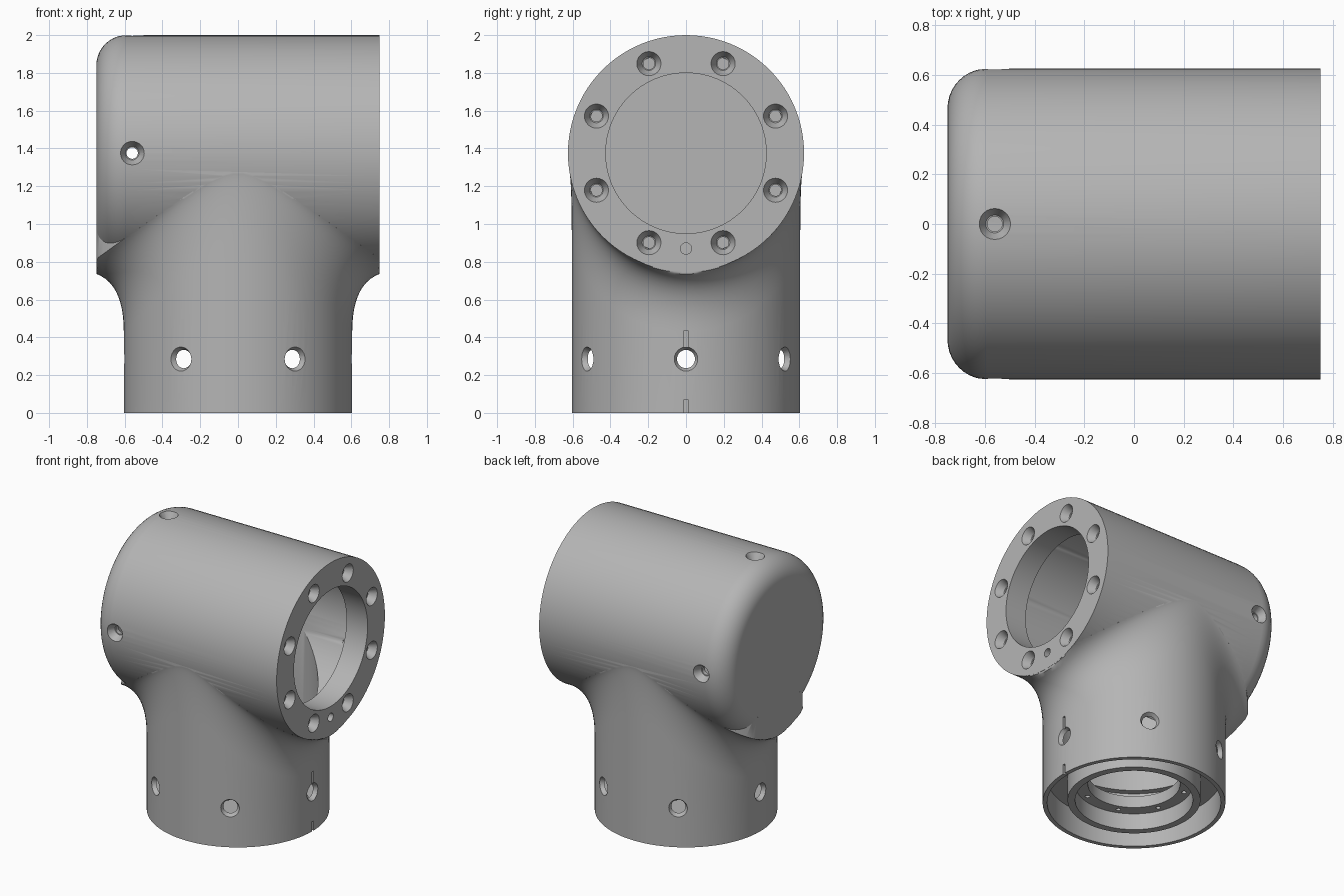
import bpy, bmesh, math
from mathutils import Matrix, Vector

if "Cube" in bpy.data.objects:
    bpy.data.objects.remove(bpy.data.objects["Cube"])

SEG = 96
AXIS_Z = 1.375          # height of the horizontal barrel axis
BARREL_R, NECK_R = 0.625, 0.605
HALF = 0.75

grey = bpy.data.materials.new("satin grey")
grey.use_nodes = True
grey.diffuse_color = (0.46, 0.46, 0.46, 1)
grey.node_tree.nodes["Principled BSDF"].inputs["Base Color"].default_value = (0.46, 0.46, 0.46, 1)


def make_object(name, bm):
    bmesh.ops.recalc_face_normals(bm, faces=bm.faces)
    mesh = bpy.data.meshes.new(name)
    bm.to_mesh(mesh)
    bm.free()
    mesh.materials.append(grey)
    obj = bpy.data.objects.new(name, mesh)
    bpy.context.collection.objects.link(obj)
    return obj


def skin(name, rings, caps=True, loop=False):
    """Bridge equal-length rings of points into a closed solid."""
    bm = bmesh.new()
    rows = [[bm.verts.new(p) for p in ring] for ring in rings]
    pairs = list(zip(rows, rows[1:])) + ([(rows[-1], rows[0])] if loop else [])
    for a, b in pairs:
        for i in range(len(a)):
            j = (i + 1) % len(a)
            bm.faces.new((a[i], a[j], b[j], b[i]))
    if caps and not loop:
        bm.faces.new(rows[0])
        bm.faces.new(rows[-1])
    return make_object(name, bm)


def lathe(name, profile, origin=(0, 0, 0), direction=(0, 0, 1), seg=SEG, loop=False):
    """Turn (radius, height) points around a direction."""
    turn = Vector(direction).to_track_quat('Z', 'Y').to_matrix().to_4x4()
    place = Matrix.Translation(origin) @ turn
    rings = [[place @ Vector((r * math.cos(2 * math.pi * k / seg),
                              r * math.sin(2 * math.pi * k / seg), h))
              for k in range(seg)] for r, h in profile]
    return skin(name, rings, loop=loop)


def combine(target, tool, operation='DIFFERENCE'):
    mod = target.modifiers.new("cut", 'BOOLEAN')
    mod.operation, mod.solver, mod.object = operation, 'EXACT', tool
    tool.hide_render = True
    bpy.context.view_layer.objects.active = target
    bpy.ops.object.modifier_apply(modifier=mod.name)
    bpy.data.objects.remove(tool)


def box(name, center, size):
    bm = bmesh.new()
    bmesh.ops.create_cube(bm, size=1, matrix=Matrix.Translation(center) @ Matrix.Diagonal((*size, 1)))
    return make_object(name, bm)


def drill(target, point, inward, depth):
    """Countersunk screw hole entering at point."""
    combine(target, lathe("drill", [(0.069, -0.02), (0.064, 0), (0.036, 0.055), (0.03, 0.056), (0.03, depth)],
                          point, inward, 24))


# Horizontal barrel with one rounded closed end
fillet = 0.16
profile = [(BARREL_R - fillet + fillet * math.sin(a), -HALF + fillet - fillet * math.cos(a))
           for a in (math.pi / 2 * i / 10 for i in range(11))]
housing = lathe("housing", profile + [(BARREL_R, HALF)], (0, 0, AXIS_Z), (1, 0, 0))

# Neck that flares smoothly into the barrel
angles = [2 * math.pi * (k + 0.5) / SEG for k in range(SEG)]


def barrel_z(y):
    return AXIS_Z - math.sqrt(max(BARREL_R ** 2 - y * y, 0))


def flare_point(a, t):
    c, s = math.cos(a), math.sin(a)
    corner = Vector((NECK_R * c, NECK_R * s, barrel_z(NECK_R * s)))
    start = corner - Vector((0, 0, 0.32))
    y = (NECK_R + 0.012) * s
    end = Vector((0.84 * c, y, barrel_z(y)))
    p = start.lerp(corner, t).lerp(corner.lerp(end, t), t)
    p.x = max(-HALF + 0.001, min(HALF - 0.001, p.x))
    return p


rings = [[Vector((NECK_R * math.cos(a), NECK_R * math.sin(a), 0)) for a in angles]]
rings += [[flare_point(a, i / 14) for a in angles] for i in range(15)]
rings.append([p + Vector((0, -0.03 * p.y, 0.16)) for p in rings[-1]])
rings.append([Vector((0.2 * math.cos(a), 0.2 * math.sin(a), AXIS_Z)) for a in angles])
combine(housing, skin("neck", rings), 'UNION')

# Hollow interior: barrel bore, flange opening, neck bore
combine(housing, lathe("barrel_bore", [(0.54, -0.69), (0.54, 0.58)], (0, 0, AXIS_Z), (1, 0, 0)))
combine(housing, lathe("flange_opening", [(0.425, 0.3), (0.425, 0.8)], (0, 0, AXIS_Z), (1, 0, 0)))
combine(housing, lathe("neck_bore", [(0.575, -0.1), (0.575, 0.4), (0.53, 0.4), (0.53, AXIS_Z)]))

# Flange screw holes and locating pin hole
for k in range(8):
    a = math.pi / 8 + k * math.pi / 4
    drill(housing, (HALF, 0.513 * math.cos(a), AXIS_Z + 0.513 * math.sin(a)), (-1, 0, 0), 0.25)
combine(housing, lathe("pin_hole", [(0.03, -0.02), (0.03, 0.1)], (HALF, 0, 0.87), (-1, 0, 0), 24))

# Screw holes around the closed end of the barrel
for d in (Vector((0, -1, 0)), Vector((0, 1, 0)), Vector((0, 0, 1))):
    drill(housing, Vector((-0.56, 0, AXIS_Z)) + d * BARREL_R, -d, 0.2)

# Screw holes around the neck
for k in range(6):
    d = Vector((math.cos(k * math.pi / 3), math.sin(k * math.pi / 3), 0))
    drill(housing, d * NECK_R + Vector((0, 0, 0.285)), -d, 0.2)

# Alignment slits
for z, height in ((0.03, 0.08), (0.39, 0.09)):
    combine(housing, box("slit", (NECK_R, 0, z), (0.04, 0.02, height)))

# Recessed mounting ring inside the neck
mount = lathe("mounting_ring", [(0.305, 0.14), (0.39, 0.14), (0.39, 0.02), (0.44, 0.02),
                                (0.44, 0.19), (0.58, 0.19), (0.58, 0.225), (0.305, 0.225)], loop=True)
for k in range(8):
    a = math.pi / 8 + k * math.pi / 4
    combine(mount, lathe("bolt_hole", [(0.016, 0.1), (0.016, 0.3)],
                         (0.347 * math.cos(a), 0.347 * math.sin(a), 0), seg=16))
combine(mount, lathe("cable_hole", [(0.05, 0.1), (0.05, 0.3)], (0.505, 0, 0), seg=24))

for obj in (housing, mount):
    bpy.ops.object.select_all(action='DESELECT')
    obj.select_set(True)
    bpy.context.view_layer.objects.active = obj
    bpy.ops.object.shade_smooth_by_angle(angle=math.radians(30))
